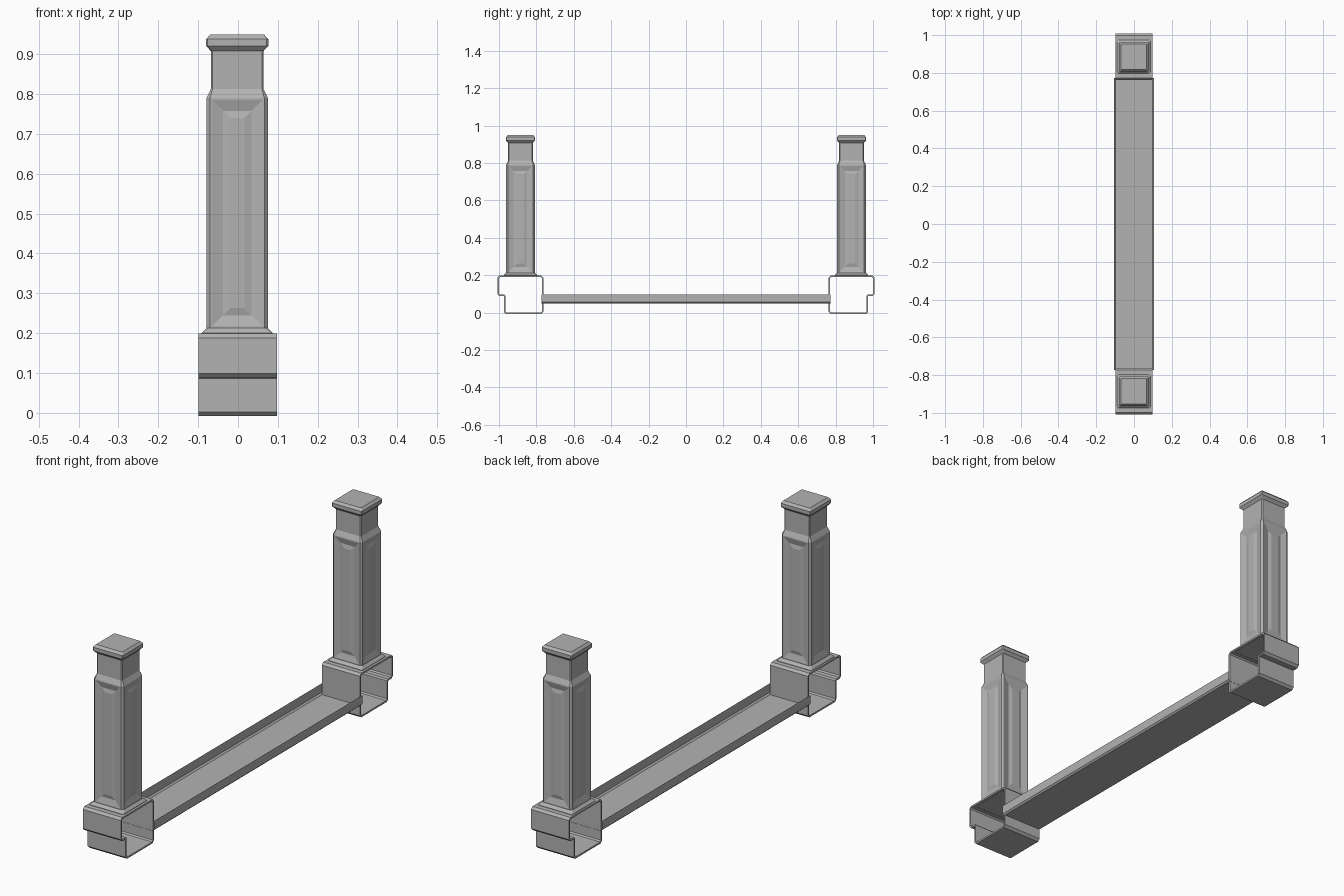
import bpy, bmesh

if "Cube" in bpy.data.objects:
    bpy.data.objects.remove(bpy.data.objects["Cube"])

POST_Y = 0.885
grey = bpy.data.materials.new("dark_grey")
grey.diffuse_color = (0.45, 0.45, 0.45, 1)
grey.use_nodes = True
grey.node_tree.nodes["Principled BSDF"].inputs["Base Color"].default_value = grey.diffuse_color


def finish(name, bm, mirrored=False, thickness=0.0, fix_normals=True):
    if fix_normals:
        bmesh.ops.recalc_face_normals(bm, faces=bm.faces)
    mesh = bpy.data.meshes.new(name)
    bm.to_mesh(mesh)
    bm.free()
    mesh.materials.append(grey)
    obj = bpy.data.objects.new(name, mesh)
    bpy.context.collection.objects.link(obj)
    if thickness:
        mod = obj.modifiers.new("wall", 'SOLIDIFY')
        mod.thickness = thickness
        mod.offset = -1
        mod.use_even_offset = True
    if mirrored:
        mod = obj.modifiers.new("mirror", 'MIRROR')
        mod.use_axis = (False, True, False)
        mod.use_mirror_merge = False
    return obj


def chamfer_outline(points, size):
    """Cut every corner of a closed 2D outline."""
    out = []
    n = len(points)
    for i, p in enumerate(points):
        for q in (points[i - 1], points[(i + 1) % n]):
            d = ((q[0] - p[0]) ** 2 + (q[1] - p[1]) ** 2) ** 0.5
            out.append((p[0] + (q[0] - p[0]) / d * size,
                        p[1] + (q[1] - p[1]) / d * size))
    return out


def square_ring(bm, z, half, cut):
    corners = [(-half, -half), (half, -half), (half, half), (-half, half)]
    return [bm.verts.new((x - 0.002, y + POST_Y, z))
            for x, y in chamfer_outline(corners, cut)]


# Posts: square sections stacked by height, half width and corner cut
sections = [
    (0.190, 0.090, 0.004), (0.201, 0.089, 0.004),   # foot moulding
    (0.213, 0.077, 0.009), (0.790, 0.077, 0.009),   # panelled shaft
    (0.813, 0.066, 0.004), (0.908, 0.066, 0.004),   # neck
    (0.921, 0.078, 0.004), (0.938, 0.078, 0.004),   # cap
    (0.949, 0.068, 0.003),
]
bm = bmesh.new()
rings = [square_ring(bm, *s) for s in sections]
panels = []
for level, (a, b) in enumerate(zip(rings, rings[1:])):
    for i in range(8):
        j = (i + 1) % 8
        face = bm.faces.new((a[i], a[j], b[j], b[i]))
        if level == 2 and i % 2 == 1:
            panels.append(face)
bm.faces.new(rings[-1])
bm.normal_update()

# Shallow recess with a softly raised field on each shaft side
for width, depth in ((0.005, 0.0), (0.027, -0.0075), (0.018, 0.0045)):
    bmesh.ops.inset_individual(bm, faces=panels, thickness=width,
                               depth=depth, use_even_offset=True)
finish("post", bm, mirrored=True)

# Base sleeves: stepped tubes with a thin wall, open at both x ends
outline = chamfer_outline([(0.771, 0.0), (0.965, 0.0), (0.965, 0.096),
                           (1.0, 0.096), (1.0, 0.191), (0.771, 0.191)], 0.006)
bm = bmesh.new()
left, right = [[bm.verts.new((x, y, z)) for y, z in outline]
               for x in (-0.099, 0.098)]
for i in range(len(outline)):
    j = (i + 1) % len(outline)
    # wound so that the normals point out of the tube
    bm.faces.new((left[i], left[j], right[j], right[i])[::-1])
finish("base_sleeve", bm, mirrored=True, thickness=0.008, fix_normals=False)

# Trough: thin U-shaped sheet joining the sleeves
profile = [(-0.105, 0.098), (-0.105, 0.057), (-0.098, 0.050),
           (0.098, 0.050), (0.105, 0.057), (0.105, 0.098)]
bm = bmesh.new()
front, back = [[bm.verts.new((x, y, z)) for x, z in profile]
               for y in (-0.772, 0.772)]
for i in range(len(profile) - 1):
    bm.faces.new((front[i], front[i + 1], back[i + 1], back[i]))
finish("trough", bm, fix_normals=False)
